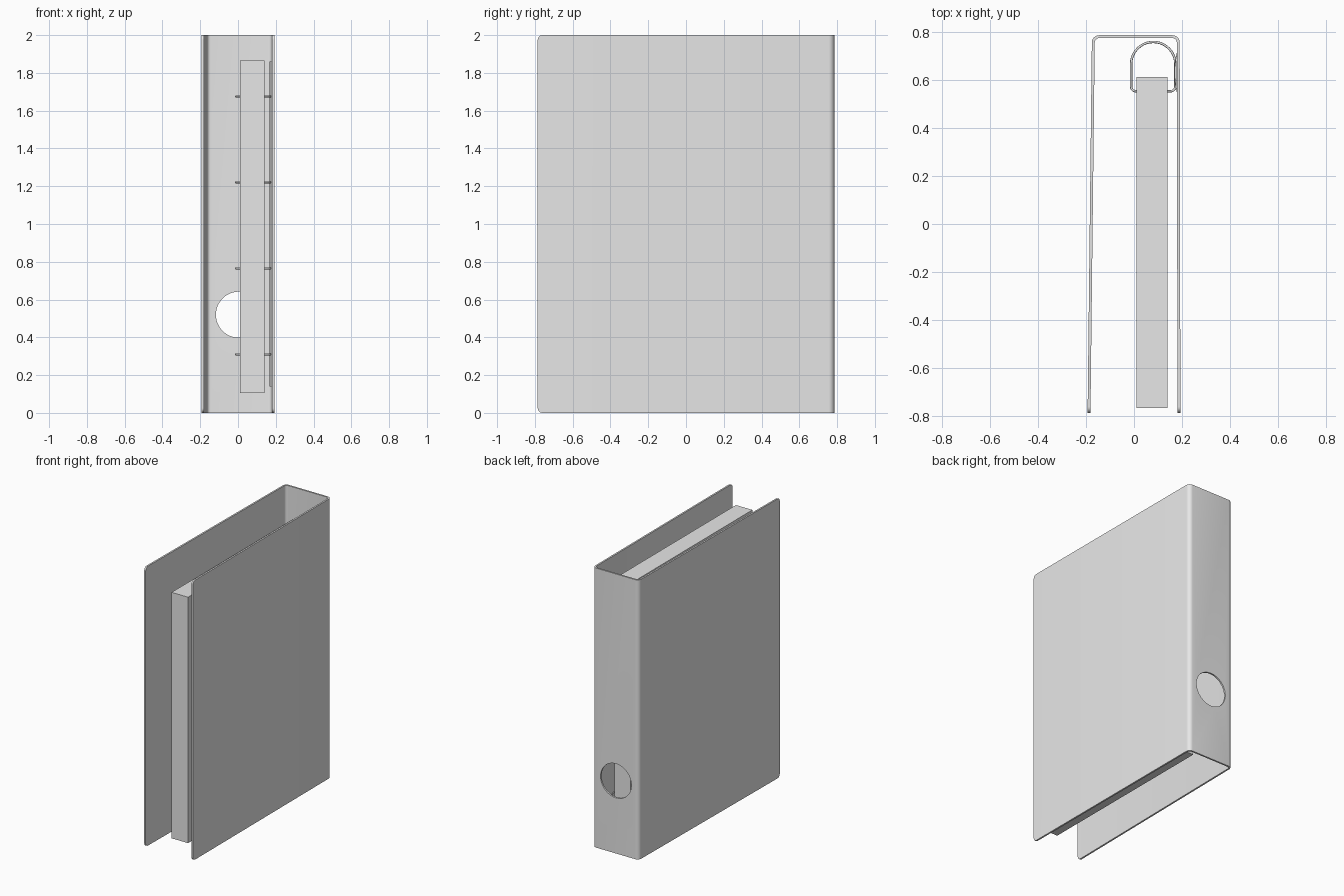
import bpy, bmesh, math

cube = bpy.data.objects.get("Cube")
if cube:
    bpy.data.objects.remove(cube, do_unlink=True)

grey = bpy.data.materials.new("plain grey")
grey.use_nodes = True
grey.diffuse_color = (0.8, 0.8, 0.8, 1)
for node in grey.node_tree.nodes:
    if node.type == "BSDF_PRINCIPLED":
        node.inputs["Base Color"].default_value = (0.8, 0.8, 0.8, 1)


def link(name, data):
    obj = bpy.data.objects.new(name, data)
    bpy.context.collection.objects.link(obj)
    data.materials.append(grey)
    return obj


def activate(obj):
    bpy.ops.object.select_all(action="DESELECT")
    obj.select_set(True)
    bpy.context.view_layer.objects.active = obj


def apply_modifiers(obj):
    activate(obj)
    for mod in list(obj.modifiers):
        bpy.ops.object.modifier_apply(modifier=mod.name)
    bpy.ops.object.shade_smooth_by_angle(angle=math.radians(35))


def sheet(path, z0, z1):
    """Upright sheet that follows a path seen from above."""
    bm = bmesh.new()
    low = [bm.verts.new((x, y, z0)) for x, y in path]
    high = [bm.verts.new((x, y, z1)) for x, y in path]
    for i in range(len(path) - 1):
        bm.faces.new((low[i], low[i + 1], high[i + 1], high[i]))
    return bm


def sheet_object(name, bm, thickness):
    mesh = bpy.data.meshes.new(name)
    bm.to_mesh(mesh)
    bm.free()
    obj = link(name, mesh)
    solid = obj.modifiers.new("Thickness", "SOLIDIFY")
    solid.thickness = thickness
    solid.offset = 0
    solid.use_even_offset = True
    return obj


# Folded cover: two boards and a spine, with rounded folds and front corners
FRONT, BACK, HEIGHT = -0.785, 0.779, 2.0
bm = sheet([(-0.187, FRONT), (-0.169, BACK), (0.184, BACK), (0.187, FRONT)], 0, HEIGHT)
folds = [e for e in bm.edges
         if all(v.co.y > 0 for v in e.verts) and abs(e.verts[0].co.x - e.verts[1].co.x) < 0.01]
bmesh.ops.bevel(bm, geom=folds, offset=0.024, segments=6, profile=0.5, affect="EDGES")
corners = [v for v in bm.verts if v.co.y < FRONT + 0.01]
bmesh.ops.bevel(bm, geom=corners, offset=0.025, segments=5, profile=0.5, affect="VERTICES")
cover = sheet_object("cover", bm, 0.012)

# Finger hole through the spine
bpy.ops.mesh.primitive_cylinder_add(vertices=48, radius=0.122, depth=0.2,
                                    location=(0.005, BACK, 0.52), rotation=(math.pi / 2, 0, 0))
cutter = bpy.context.object
cutter.name = "finger_hole_cutter"
cutter.hide_render = True
cut = cover.modifiers.new("Finger hole", "BOOLEAN")
cut.operation = "DIFFERENCE"
cut.solver = "EXACT"
cut.object = cutter
apply_modifiers(cover)
bpy.data.objects.remove(cutter, do_unlink=True)

# Paper block
bpy.ops.mesh.primitive_cube_add(size=1, location=(0.075, -0.077, 0.985))
paper = bpy.context.object
paper.name = "paper_block"
paper.scale = (0.13, 1.376, 1.76)
paper.data.materials.append(grey)
bpy.ops.object.transform_apply(location=False, rotation=False, scale=True)

# Bowed metal plate that holds the rings on the left board
bow = [(0.179 - 0.011 * math.sin(math.pi * i / 8), 0.55 + 0.16 * i / 8) for i in range(9)]
plate = sheet_object("ring_plate", sheet(bow, 0.14, 1.86), 0.004)
apply_modifiers(plate)


# D-shaped rings
def arc(cx, cy, r, start, end, steps):
    return [(cx + r * math.cos(math.radians(start + (end - start) * i / steps)),
             cy + r * math.sin(math.radians(start + (end - start) * i / steps)))
            for i in range(steps + 1)]


outline = (arc(0.08, 0.665, 0.092, 0, 180, 20)
           + arc(0.008, 0.572, 0.02, 180, 270, 5)
           + arc(0.152, 0.572, 0.02, 270, 360, 5))
for n in range(4):
    curve = bpy.data.curves.new("ring", "CURVE")
    curve.dimensions = "3D"
    curve.bevel_depth = 0.005
    curve.bevel_resolution = 2
    spline = curve.splines.new("POLY")
    spline.points.add(len(outline) - 1)
    for point, (x, y) in zip(spline.points, outline):
        point.co = (x, y, 0, 1)
    spline.use_cyclic_u = True
    ring = link(f"ring_{n + 1}", curve)
    ring.location.z = 0.31 + 0.455 * n
    activate(ring)
    bpy.ops.object.convert(target="MESH")
    bpy.ops.object.shade_smooth_by_angle(angle=math.radians(50))
